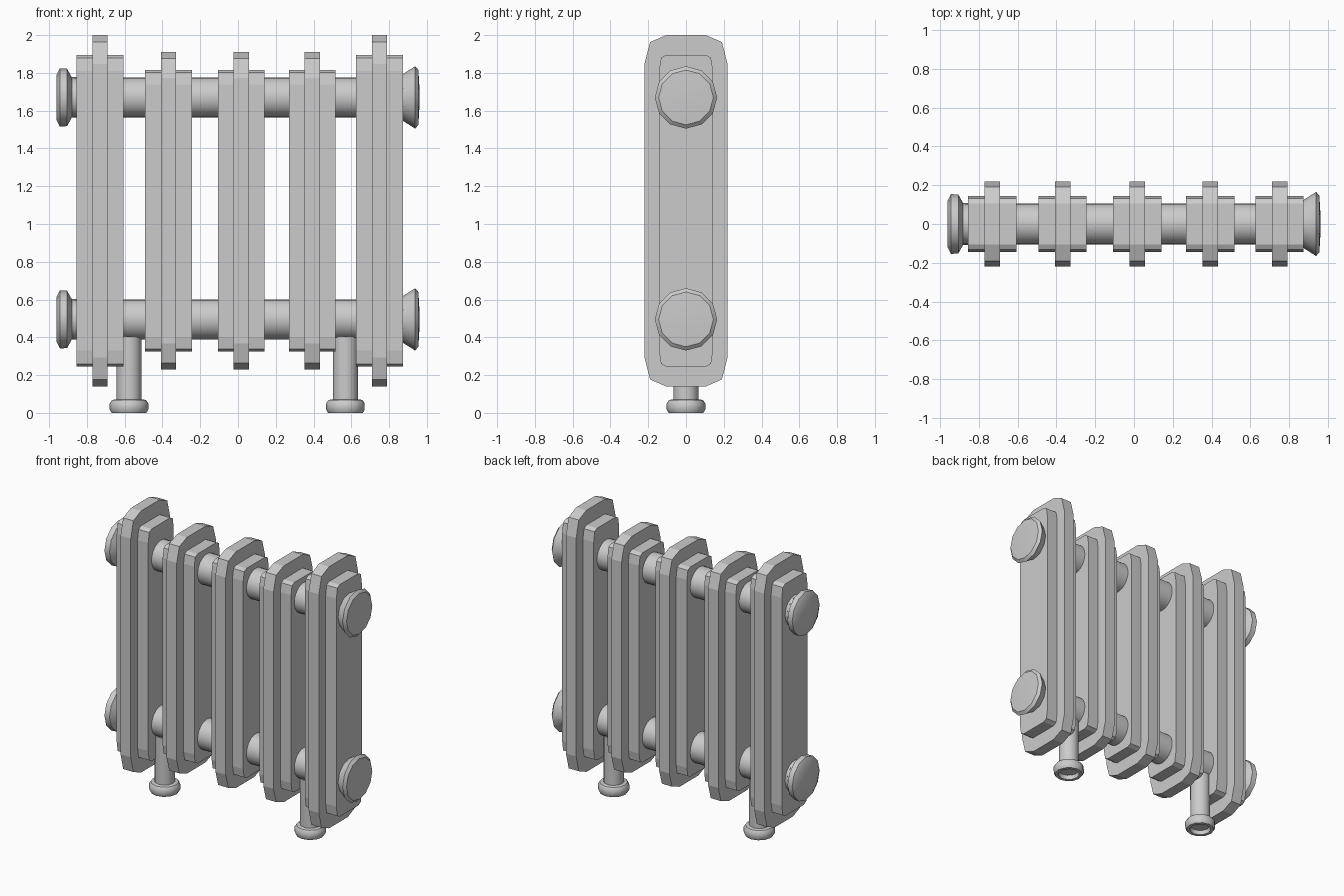
import bpy, bmesh
from math import cos, sin, tau, radians

if "Cube" in bpy.data.objects:
    bpy.data.objects.remove(bpy.data.objects["Cube"])

ZC = 1.07  # mid height of the fins


def make_object(name, bm, smooth=False):
    bmesh.ops.recalc_face_normals(bm, faces=bm.faces)
    me = bpy.data.meshes.new(name)
    bm.to_mesh(me)
    bm.free()
    ob = bpy.data.objects.new(name, me)
    bpy.context.collection.objects.link(ob)
    if smooth:
        bpy.ops.object.select_all(action='DESELECT')
        bpy.context.view_layer.objects.active = ob
        ob.select_set(True)
        bpy.ops.object.shade_smooth_by_angle(angle=radians(35))
    return ob


def plate(name, x, half_thick, quarter, scale_z):
    """Extrude a chamfered outline, mirrored from its upper quarter, along x."""
    right = quarter + [(y, -z) for y, z in reversed(quarter)]
    outline = right + [(-y, z) for y, z in reversed(right)]
    bm = bmesh.new()
    verts = [bm.verts.new((x - half_thick, y, ZC + z * scale_z)) for y, z in outline]
    face = bm.faces.new(verts)
    ext = bmesh.ops.extrude_face_region(bm, geom=[face], use_keep_orig=True)
    moved = [g for g in ext['geom'] if isinstance(g, bmesh.types.BMVert)]
    bmesh.ops.translate(bm, verts=moved, vec=(2 * half_thick, 0, 0))
    return make_object(name, bm)


def lathe(name, profile, place, sides):
    """Revolve (radius, height) points; place maps (u, v, height) to space."""
    bm = bmesh.new()
    rings = [[bm.verts.new(place(r * cos(tau * i / sides), r * sin(tau * i / sides), h))
              for i in range(sides)] for r, h in profile]
    for a, b in zip(rings, rings[1:]):
        for i in range(sides):
            j = (i + 1) % sides
            bm.faces.new((a[i], a[j], b[j], b[i]))
    bm.faces.new(rings[0])
    bm.faces.new(rings[-1])
    return make_object(name, bm, smooth=True)


# Fins: thin wide plate with a thicker, smaller rib through it
plate_shape = [(0.105, 0.93), (0.19, 0.893), (0.22, 0.777)]
rib_shape = [(0.105, 0.825), (0.132, 0.81), (0.143, 0.74)]
for n, x in enumerate((-0.73, -0.368, 0.017, 0.393, 0.75)):
    s = 1.0 if n in (0, 4) else 0.903
    plate(f"fin_plate_{n}", x, 0.04, plate_shape, s)
    plate(f"fin_rib_{n}", x, 0.124, rib_shape, s)

# Horizontal pipes with end caps
left_cap = [(0.107, 0.84), (0.107, 0.88), (0.152, 0.905), (0.154, 0.943), (0.12, 0.96)]
right_cap = [(0.115, 0.85), (0.125, 0.875), (0.165, 0.938), (0.145, 0.955), (0.06, 0.96)]
for label, z in (("upper", 1.67), ("lower", 0.495)):
    lathe(f"{label}_pipe", [(0.106, -0.87), (0.106, 0.87)],
          lambda u, v, h: (h, u, z + v), 24)
    lathe(f"{label}_left_cap", left_cap, lambda u, v, h: (-h, u, z + v), 12)
    lathe(f"{label}_right_cap", right_cap, lambda u, v, h: (h, u, z + v), 12)

# Feet: leg and rounded base with a hollow underside
foot = [(0.066, 0.03), (0.07, 0.0), (0.092, 0.0), (0.102, 0.018), (0.102, 0.05),
        (0.09, 0.068), (0.067, 0.072), (0.067, 0.405)]
for label, x in (("left", -0.577), ("right", 0.569)):
    lathe(f"{label}_foot", foot, lambda u, v, h: (x + u, v, h), 12)
